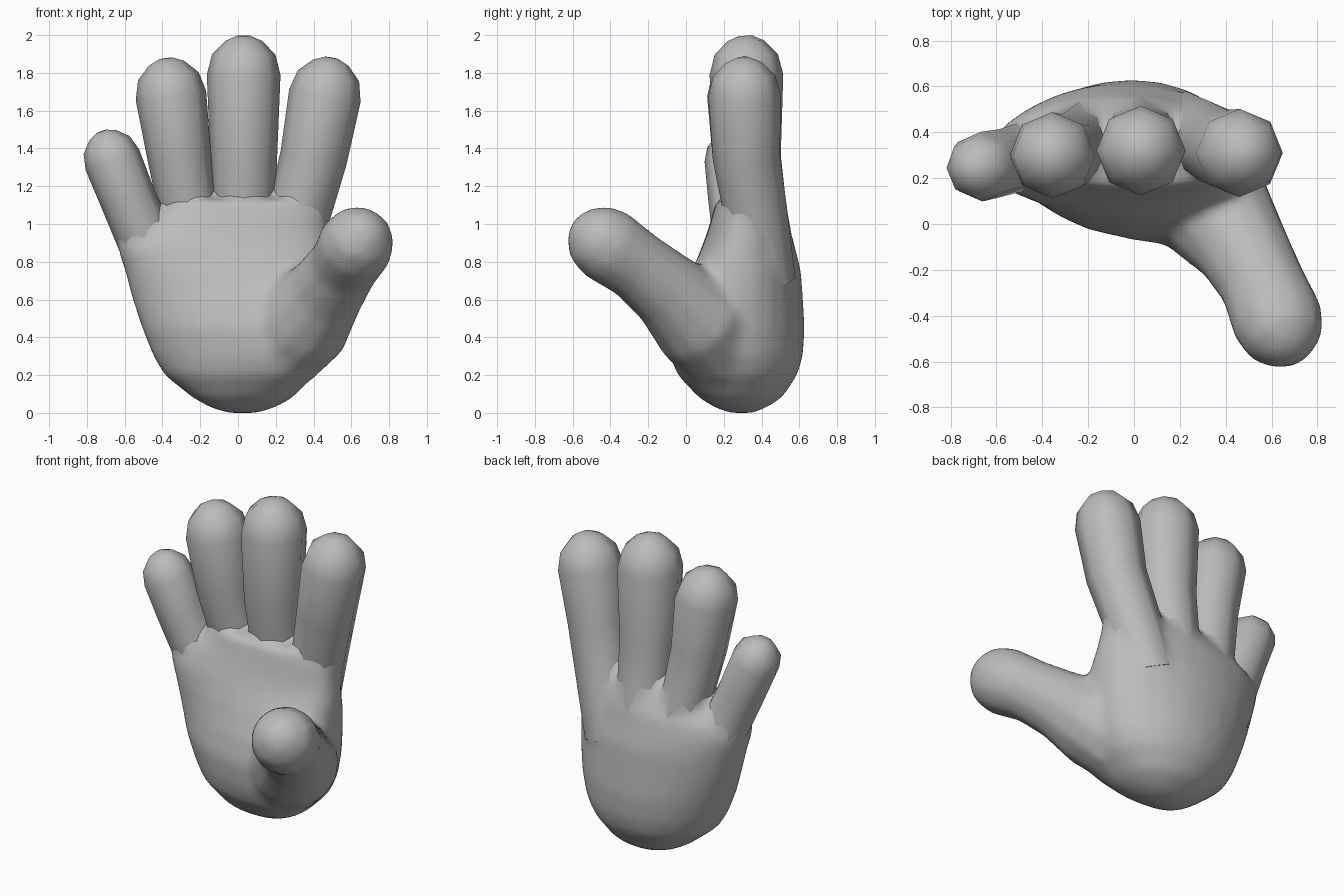
import bpy, bmesh, math
from mathutils import Vector

if "Cube" in bpy.data.objects:
    bpy.data.objects.remove(bpy.data.objects["Cube"])

skin = bpy.data.materials.new("glove grey")
skin.diffuse_color = (0.5, 0.5, 0.5, 1)
skin.use_nodes = True
skin.node_tree.nodes["Principled BSDF"].inputs["Base Color"].default_value = skin.diffuse_color


def skin_rings(name, rings, angle=50):
    """Bridge equal rings of points into a closed smooth body."""
    bm = bmesh.new()
    loops = [[bm.verts.new(p) for p in ring] for ring in rings]
    n = len(loops[0])
    for a, b in zip(loops, loops[1:]):
        for i in range(n):
            j = (i + 1) % n
            bm.faces.new((a[i], a[j], b[j], b[i]))
    bm.faces.new(loops[0][::-1])
    bm.faces.new(loops[-1])
    bmesh.ops.recalc_face_normals(bm, faces=bm.faces)
    mesh = bpy.data.meshes.new(name)
    bm.to_mesh(mesh)
    bm.free()
    mesh.materials.append(skin)
    obj = bpy.data.objects.new(name, mesh)
    bpy.context.collection.objects.link(obj)
    bpy.ops.object.select_all(action='DESELECT')
    bpy.context.view_layer.objects.active = obj
    obj.select_set(True)
    bpy.ops.object.shade_smooth_by_angle(angle=math.radians(angle))
    return obj


def digit(name, path, sides=8):
    """Round-tipped tube; path is (x, y, z, radius) from root to tip centre."""
    pts = [(Vector(p[:3]), p[3]) for p in path]
    end, r = pts[-1]
    axis = (end - pts[-2][0]).normalized()
    for along, width in ((0.55, 0.86), (0.92, 0.5), (1.06, 0.18)):
        pts.append((end + axis * r * along, r * width))
    rings = []
    for k, (c, rad) in enumerate(pts):
        t = (pts[min(k + 1, len(pts) - 1)][0] - pts[max(k - 1, 0)][0]).normalized()
        u = Vector((0, 1, 0)).cross(t).normalized()
        v = t.cross(u)
        rings.append([c + rad * (u * math.cos(a) + v * math.sin(a))
                      for a in (i * math.tau / sides for i in range(sides))])
    return skin_rings(name, rings)


# Palm sections: z, left, right, widest y, front y, back y, forward swing to the right
sections = [
    (0.00, -0.06, 0.11, 0.30, 0.23, 0.36, 0.0),
    (0.03, -0.15, 0.20, 0.29, 0.15, 0.43, 0.0),
    (0.08, -0.24, 0.29, 0.29, 0.07, 0.51, 0.1),
    (0.20, -0.39, 0.41, 0.28, -0.03, 0.59, 0.3),
    (0.30, -0.45, 0.46, 0.27, -0.06, 0.62, 0.4),
    (0.45, -0.51, 0.49, 0.27, -0.07, 0.63, 0.4),
    (0.60, -0.56, 0.50, 0.28, -0.03, 0.62, 0.4),
    (0.75, -0.60, 0.50, 0.29, 0.03, 0.61, 0.2),
    (0.87, -0.64, 0.49, 0.29, 0.08, 0.58, 0.0),
    (0.95, -0.60, 0.48, 0.31, 0.11, 0.56, 0.0),
    (1.05, -0.44, 0.47, 0.32, 0.14, 0.51, 0.0),
    (1.13, -0.38, 0.43, 0.32, 0.16, 0.44, 0.0)]
rings = []
for z, x0, x1, ym, yf, yb, swing in sections:
    ring = []
    for i in range(24):
        c, s = math.cos(i * math.tau / 24), math.sin(i * math.tau / 24)
        power = 1.0 if s > 0 else 0.8 if c > 0 else 0.72
        x = (x0 + x1) / 2 + (x1 - x0) / 2 * math.copysign(abs(c) ** power, c)
        depth = (yb - ym) if s > 0 else (ym - yf) * (1 + swing * c)
        ring.append((x, ym + depth * math.copysign(abs(s) ** power, s), z))
    rings.append(ring)
palm = skin_rings("palm_and_thumb", rings, 60)

# Fingers: sunk root, knuckle, middle, tip centre
fingers = {
    "little_finger": [(-0.34, 0.36, 0.62, 0.17), (-0.50, 0.29, 0.94, 0.15),
                      (-0.585, 0.265, 1.14, 0.148), (-0.665, 0.25, 1.34, 0.152)],
    "ring_finger": [(-0.17, 0.42, 0.70, 0.16), (-0.26, 0.36, 1.05, 0.155),
                    (-0.31, 0.31, 1.35, 0.168), (-0.355, 0.30, 1.68, 0.188)],
    "middle_finger": [(0.03, 0.43, 0.70, 0.17), (0.03, 0.37, 1.06, 0.165),
                      (0.03, 0.325, 1.35, 0.177), (0.03, 0.32, 1.79, 0.195)],
    "index_finger": [(0.22, 0.40, 0.70, 0.18), (0.32, 0.37, 1.05, 0.168),
                     (0.40, 0.32, 1.35, 0.178), (0.46, 0.31, 1.68, 0.192)]}
blend = [palm]
for name, path in fingers.items():
    digit(name, path)
    # Knuckle stub that melts into the back of the palm
    root, knuckle, mid = (Vector(p) for p in path[:3])
    blend.append(digit("knuckle", [root, knuckle, knuckle.lerp(mid, 0.15)]))

# Thumb with its fleshy mound
blend.append(digit("thumb", [(0.09, 0.27, 0.25, 0.21), (0.22, 0.18, 0.36, 0.255),
                             (0.35, 0.07, 0.49, 0.265), (0.47, -0.10, 0.65, 0.21),
                             (0.56, -0.26, 0.78, 0.19), (0.625, -0.42, 0.89, 0.205)], 12))

# Melt palm, thumb and knuckles into one smooth body
for obj in bpy.context.scene.objects:
    obj.select_set(obj in blend)
bpy.context.view_layer.objects.active = palm
bpy.ops.object.join()
remesh = palm.modifiers.new("melt", 'REMESH')
remesh.mode = 'VOXEL'
remesh.voxel_size = 0.022
remesh.use_smooth_shade = True
smooth = palm.modifiers.new("soften", 'SMOOTH')
smooth.factor = 0.5
smooth.iterations = 18
